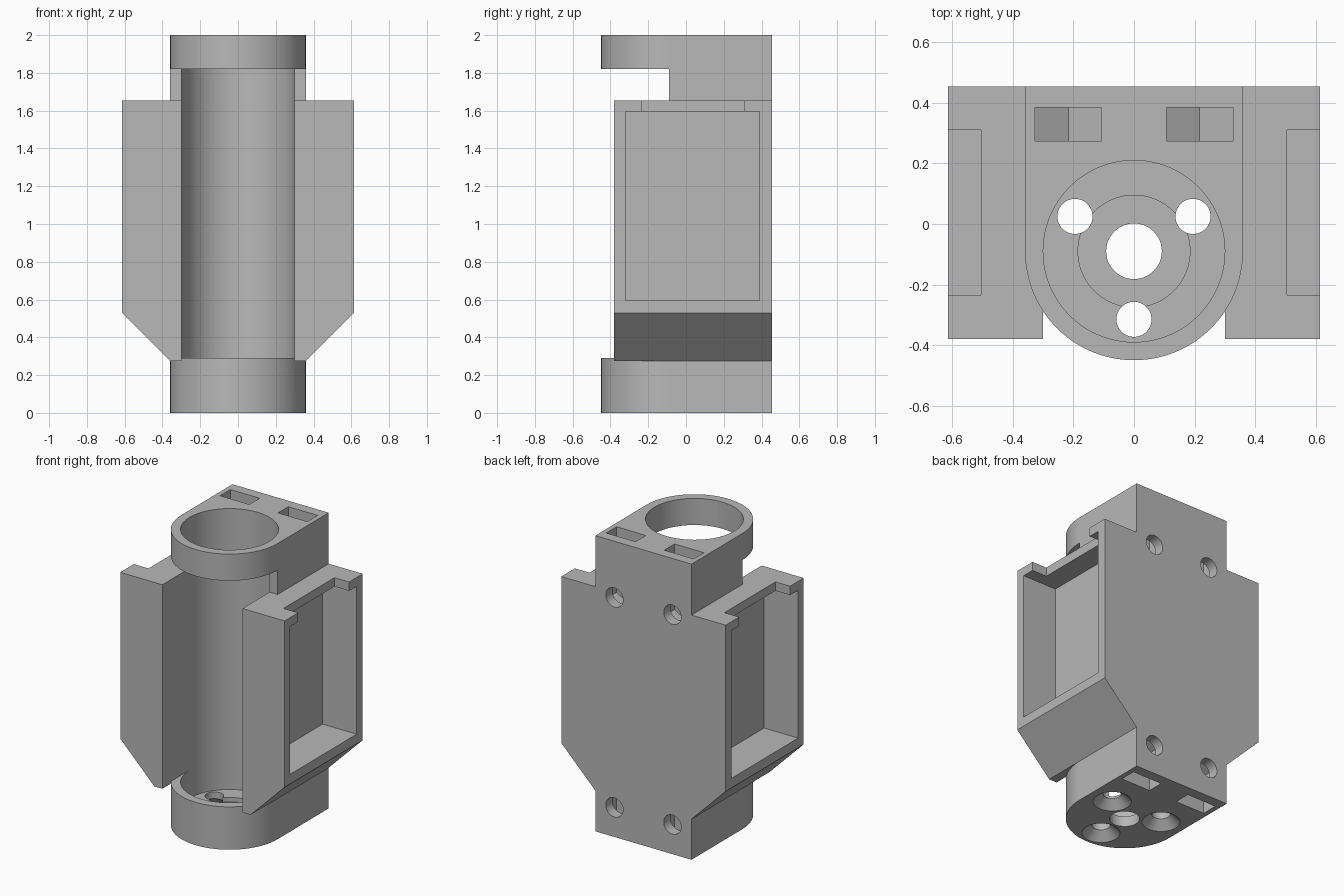
import bpy, bmesh
from math import sin, cos, pi
from mathutils import Vector

cube = bpy.data.objects.get("Cube")
if cube:
    bpy.data.objects.remove(cube, do_unlink=True)

grey = bpy.data.materials.new("plain grey")
grey.use_nodes = True
grey.diffuse_color = (0.48, 0.48, 0.48, 1)
grey.node_tree.nodes["Principled BSDF"].inputs["Base Color"].default_value = grey.diffuse_color

BORE_Y = -0.09      # axis of the tube bore
BACK = 0.455        # rear mounting face
RING = 0.36         # outer ring radius
BORE = 0.30


def add_object(name, bm):
    bmesh.ops.recalc_face_normals(bm, faces=bm.faces)
    mesh = bpy.data.meshes.new(name)
    bm.to_mesh(mesh)
    bm.free()
    obj = bpy.data.objects.new(name, mesh)
    bpy.context.collection.objects.link(obj)
    return obj


def prism(name, outline, lo, hi, axis="z"):
    """Extrude a 2D outline along z, or an x-z outline along y."""
    place = (lambda u, v, w: (u, v, w)) if axis == "z" else (lambda u, v, w: (u, w, v))
    bm = bmesh.new()
    face = bm.faces.new([bm.verts.new(place(u, v, lo)) for u, v in outline])
    grown = bmesh.ops.extrude_face_region(bm, geom=[face])["geom"]
    verts = [g for g in grown if isinstance(g, bmesh.types.BMVert)]
    bmesh.ops.translate(bm, verts=verts, vec=Vector(place(0, 0, hi - lo)))
    return add_object(name, bm)


def box(name, x, y, z):
    return prism(name, [(x[0], y[0]), (x[1], y[0]), (x[1], y[1]), (x[0], y[1])], *z)


def arc(radius, cx, cy, start, end, steps):
    return [(cx + radius * cos(start + (end - start) * i / steps),
             cy + radius * sin(start + (end - start) * i / steps)) for i in range(steps + 1)]


def cylinder(name, radius, cx, cy, lo, hi, axis="z", steps=48):
    return prism(name, arc(radius, cx, cy, 0, 2 * pi, steps)[:-1], lo, hi, axis)


def cone(name, r_low, r_high, cx, cy, lo, hi):
    bm = bmesh.new()
    bmesh.ops.create_cone(bm, cap_ends=True, segments=48, radius1=r_low, radius2=r_high, depth=hi - lo)
    bmesh.ops.translate(bm, verts=bm.verts, vec=Vector((cx, cy, (lo + hi) / 2)))
    return add_object(name, bm)


def combine(target, tool, operation="DIFFERENCE"):
    mod = target.modifiers.new("shape", "BOOLEAN")
    mod.operation, mod.object, mod.solver = operation, tool, "EXACT"
    bpy.context.view_layer.objects.active = target
    bpy.ops.object.modifier_apply(modifier=mod.name)
    bpy.data.objects.remove(tool, do_unlink=True)


# Round-fronted core, opened at the front between the two rings
holder = prism("tube_holder", arc(RING, 0, BORE_Y, pi, 2 * pi, 64) + [(RING, BACK), (-RING, BACK)], 0, 2)
combine(holder, box("front_opening", (-1, 1), (-1, BORE_Y), (0.29, 1.82)))

# Side housings with chamfered undersides and a straight channel between them
half = [(RING, 0.275), (0.615, 0.53), (0.615, 1.655)]
housing = prism("side_housings", half + [(-x, z) for x, z in reversed(half)], -0.38, BACK, "y")
combine(housing, box("channel", (-BORE, BORE), (-1, BORE_Y), (0, 2.2)))
# Fill the small flat lips beside the channel at the bottom
combine(holder, housing, "UNION")

# Main bore, bearing recess and shaft hole
combine(holder, cylinder("bore", BORE, 0, BORE_Y, 0.10, 2.2, steps=128))
combine(holder, cylinder("bearing_recess", 0.185, 0, BORE_Y, 0.07, 0.2, steps=64))
combine(holder, cylinder("shaft_hole", 0.092, 0, BORE_Y, -0.1, 0.2))

# Three countersunk screw holes in the floor
for x, y in ((-0.195, 0.025), (0.195, 0.025), (0, -0.315)):
    combine(holder, cylinder("floor_hole", 0.058, x, y, -0.1, 0.2))
    combine(holder, cone("countersink", 0.128, 0.058, x, y, -0.01, 0.055))

for side in (-1, 1):
    # Deep side pocket and the notch through its top lip
    combine(holder, box("pocket", sorted((side * RING, side * 0.8)), (-0.32, 0.39), (0.595, 1.595)))
    combine(holder, box("notch", sorted((side * 0.505, side * 0.8)), (-0.235, 0.31), (1.5, 1.8)))
    # Nut slots from the top and bottom, each with a hexagonal end and a rear screw hole
    cx = side * 0.217
    for hole_z, mouth, way in ((1.62, 2.1, 1), (0.20, -0.1, -1)):
        slot = [(cx - 0.11, mouth), (cx - 0.11, hole_z - way * 0.0635), (cx, hole_z - way * 0.127),
                (cx + 0.11, hole_z - way * 0.0635), (cx + 0.11, mouth)]
        combine(holder, prism("nut_slot", slot, 0.275, 0.385, "y"))
        combine(holder, cylinder("rear_hole", 0.065, cx, hole_z, 0.33, 0.6, "y"))

# Finish
holder.data.materials.clear()
holder.data.materials.append(grey)
bpy.ops.object.select_all(action="DESELECT")
holder.select_set(True)
bpy.context.view_layer.objects.active = holder
bpy.ops.object.shade_smooth_by_angle(angle=pi / 6)
